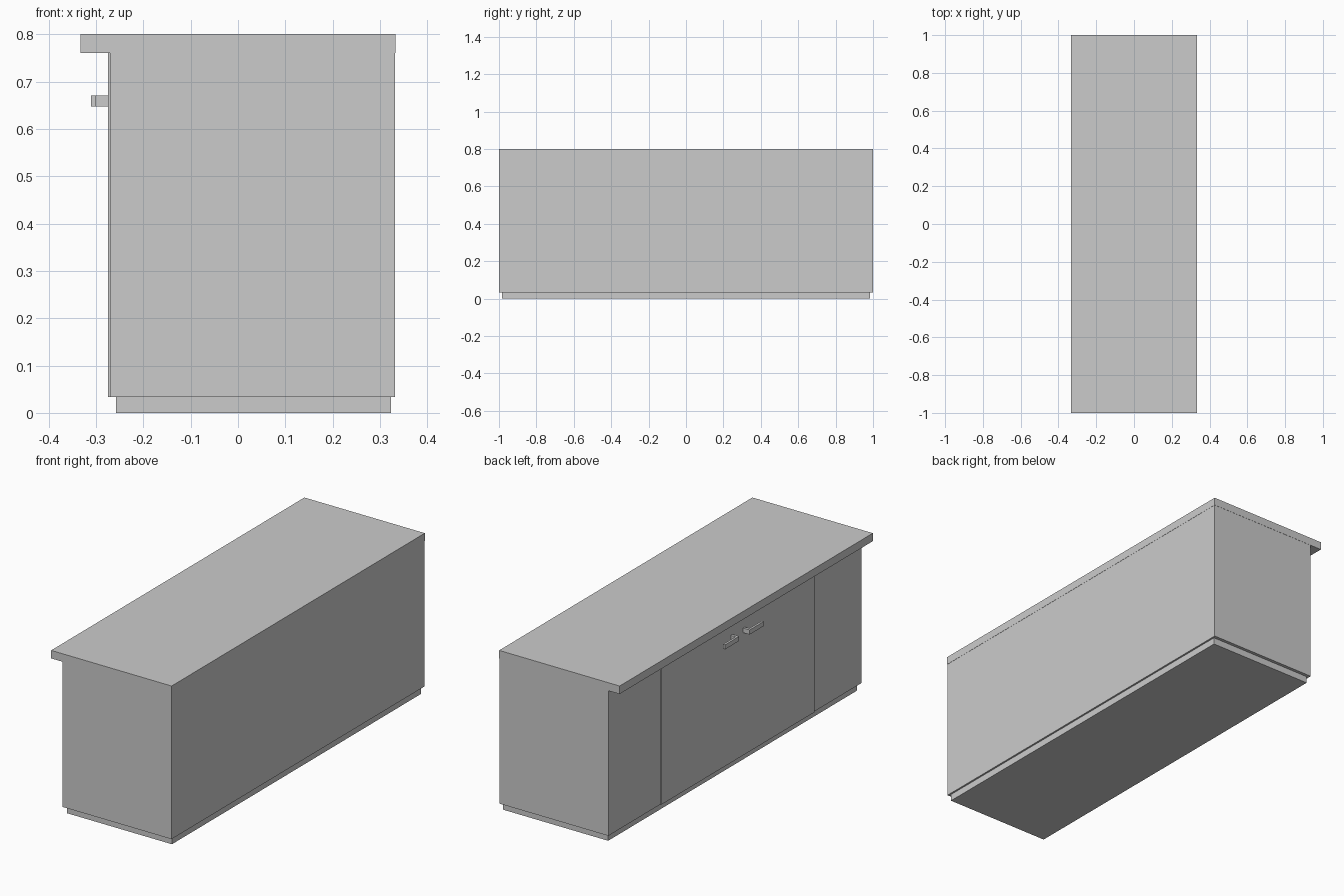
import bpy

if "Cube" in bpy.data.objects:
    bpy.data.objects.remove(bpy.data.objects["Cube"])


def box(name, x, y, z):
    """Box from (min, max) ranges on each axis."""
    bpy.ops.mesh.primitive_cube_add(
        size=1, location=[(a + b) / 2 for a, b in (x, y, z)])
    o = bpy.context.object
    o.name = name
    o.scale = [b - a for a, b in (x, y, z)]
    bpy.ops.object.transform_apply(location=False, rotation=False, scale=True)
    return o


# Plinth, cabinet body and overhanging worktop
box("plinth", (-0.258, 0.323), (-0.983, 0.983), (0, 0.034))
box("cabinet_body", (-0.27, 0.332), (-0.999, 0.999), (0.034, 0.76))
box("worktop", (-0.333, 0.333), (-1, 1), (0.76, 0.8))

# Pair of doors on the -x side, mirrored about their meeting line
MEET = -0.017


def span(side, a, b):
    return tuple(sorted((MEET + side * a, MEET + side * b)))


for side, label in ((1, "left"), (-1, "right")):
    box(f"door_{label}", (-0.275, -0.27), span(side, 0.0005, 0.604), (0.034, 0.76))
    # L-shaped handle: bar parallel to the door, post at the inner end
    box(f"handle_bar_{label}", (-0.311, -0.300), span(side, 0.041, 0.153), (0.647, 0.67))
    box(f"handle_post_{label}", (-0.300, -0.275), span(side, 0.041, 0.055), (0.647, 0.67))
